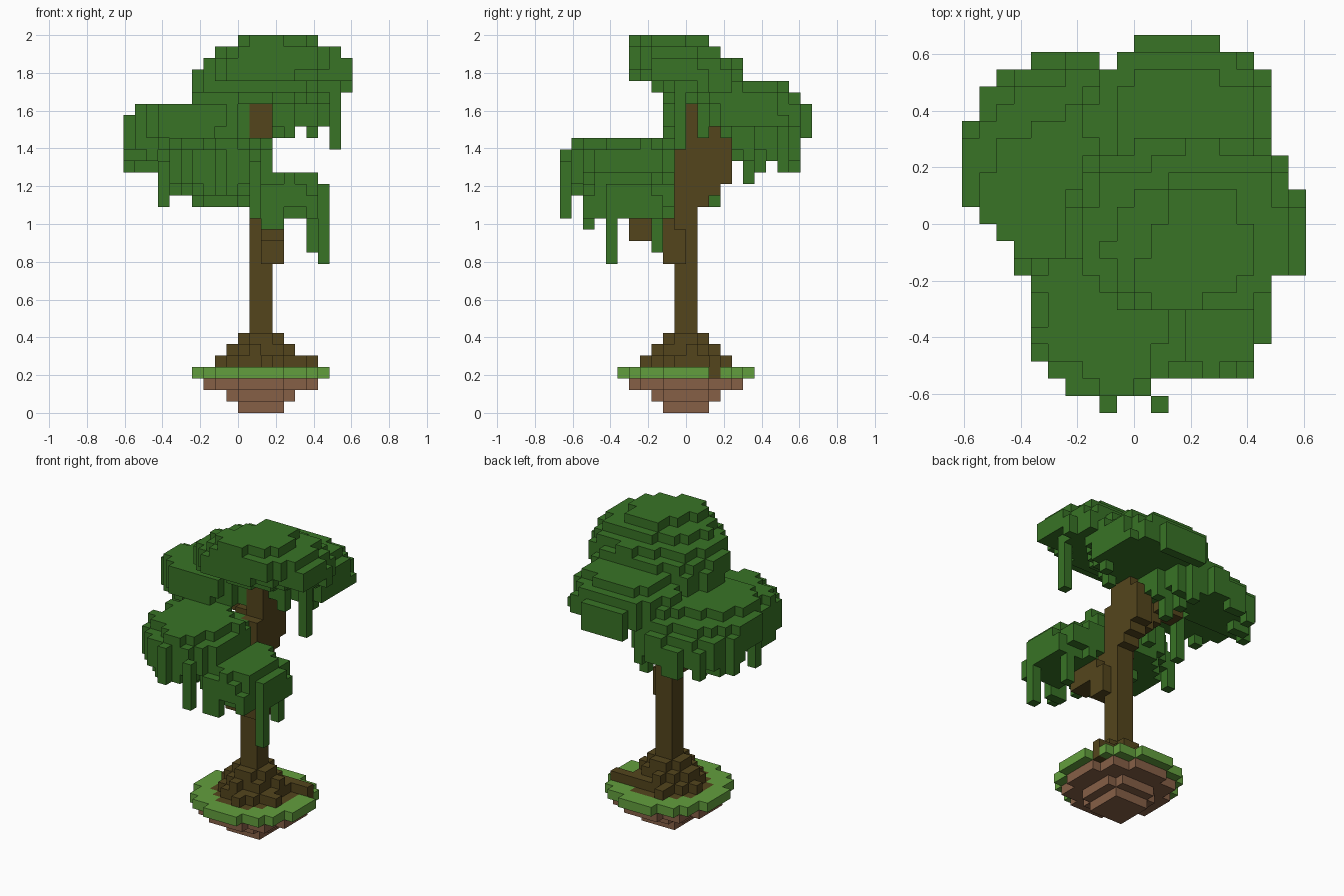
import bpy, bmesh, math, random

random.seed(7)
if "Cube" in bpy.data.objects:
    bpy.data.objects.remove(bpy.data.objects["Cube"], do_unlink=True)

CELL = 2 / 33          # edge of one block


def material(name, rgb):
    mat = bpy.data.materials.new(name)
    mat.use_nodes = True
    mat.diffuse_color = (*rgb, 1)
    mat.node_tree.nodes["Principled BSDF"].inputs["Base Color"].default_value = (*rgb, 1)
    return mat


LEAF = material("leaf green", (0.040, 0.172, 0.019))
GRASS = material("grass green", (0.124, 0.345, 0.047))
DIRT = material("dirt brown", (0.240, 0.115, 0.062))
BARK = material("bark brown", (0.088, 0.060, 0.012))

parts = []             # (name, material, cells)
used = set()           # blocks already taken by an earlier part


def add_part(name, mat, cells):
    cells = set(cells) - used
    used.update(cells)
    parts.append((name, mat, cells))


def disc(z, radius, cx=2, cy=0):
    span = range(-12, 12)
    return {(i, j, z) for i in span for j in span
            if math.hypot(i + 0.5 - cx, j + 0.5 - cy) < radius}


def box(x0, x1, y0, y1, z0, z1):
    return {(i, j, k) for i in range(x0, x1) for j in range(y0, y1) for k in range(z0, z1)}


def branch(start, end, width=2):
    """Square-section stepped limb between two blocks."""
    steps = 2 * max(abs(b - a) for a, b in zip(start, end))
    cells = set()
    for s in range(steps + 1):
        i, j, k = (round(a + (b - a) * s / steps) for a, b in zip(start, end))
        cells |= box(i, i + width, j, j + width, k, k + 2)
    return cells


def canopy(cx, cy, rx, ry, bottom, rim, peak, sag=0.0, tilt_x=0.0, tilt_y=0.0):
    """Bumpy leaf cushion, sagging in the middle, with a slightly ragged lower edge."""
    bumps = {}
    cells = set()
    for i in range(-10, 10):
        for j in range(-11, 11):
            dx, dy = i + 0.5 - cx, j + 0.5 - cy
            d = (dx / rx) ** 2 + (dy / ry) ** 2
            if d > 1:
                continue
            bump = bumps.setdefault((i // 2, j // 2), random.choice((0, 0, 0, 0.5)))
            slope = tilt_x * dx + tilt_y * dy
            high = rim + (peak - rim) * math.sqrt(1 - d) + slope + bump
            low = bottom - sag * (1 - d) + slope
            if d > 0.6:
                low -= random.choice((0, 0, 0, 0, 0, 0.6))
            cells |= box(i, i + 1, j, j + 1, round(low), min(round(high), round(peak)))
    return cells


# Floating island
add_part("dirt_base", DIRT, disc(0, 2.3) | disc(1, 3.2) | disc(2, 5.1))

# Roots and flared foot
roots = disc(3, 3.9) | disc(4, 3.1) | disc(5, 2.3) | disc(6, 1.6)
roots |= box(4, 7, 2, 3, 3, 5) | box(-2, 0, 0, 1, 4, 5) | box(2, 3, -4, -2, 4, 5)
roots |= box(0, 1, 2, 4, 4, 5) | box(-1, 0, -1, 1, 5, 6) | box(4, 6, -2, -1, 4, 5)
roots |= box(1, 2, -3, 3, 5, 6) | box(4, 5, 0, 1, 5, 6) | box(0, 4, 0, 1, 6, 7)
roots |= box(2, 3, -2, 2, 6, 7)
add_part("roots", BARK, roots)
add_part("grass_top", GRASS, disc(3, 5.75) - box(7, 8, 2, 3, 3, 4))

# Trunk, stepping back as it rises
add_part("trunk", BARK, box(1, 3, -1, 1, 7, 23) | box(1, 3, 0, 1, 23, 27) | box(1, 3, 1, 2, 18, 25))

# Limbs to each leaf mass
add_part("front_limb", BARK, box(2, 4, -2, 0, 13, 16) | box(2, 3, -2, 0, 16, 18)
         | branch((2, -3, 15), (2, -5, 15)))
add_part("front_side_limb", BARK, branch((1, -2, 18), (-2, -5, 20)))
add_part("back_limb", BARK, branch((1, 0, 18), (1, 2, 21)) | box(1, 3, 2, 4, 21, 24)
         | box(1, 3, 2, 3, 24, 25))
add_part("back_side_limb", BARK, branch((1, 1, 20), (-4, 2, 23)))

# Leaf masses
add_part("top_leaves", LEAF,
         canopy(3, 0.2, 7, 5.7, 28.3, 28.9, 32.6, sag=1.4, tilt_x=0.1, tilt_y=-0.3))
add_part("back_leaves", LEAF, canopy(2.6, 6, 5.7, 5, 24.7, 26.2, 29.4, tilt_y=-0.05))
add_part("back_side_leaves", LEAF,
         canopy(-4, 3.8, 6.1, 6, 23, 25.2, 27.4, sag=0.4, tilt_x=0.08, tilt_y=-0.25))
add_part("front_side_leaves", LEAF, canopy(-1.5, -5, 5, 5.6, 20, 22, 24, sag=1.8))
add_part("front_leaves", LEAF, canopy(4.2, -4.8, 4, 4.3, 18, 19.2, 21.3, sag=1.2, tilt_x=-0.1))

# Hanging vines and stray tufts: column x, y, lowest block, end block
vines = [(7, -7, 13, 19), (6, -3, 14, 19), (-7, -3, 18, 22), (-10, 5, 21, 24),
         (-8, 0, 22, 25), (8, -1, 23, 30), (-2, -11, 20, 23), (1, -11, 17, 22),
         (2, -9, 16, 20), (3, -9, 16, 20), (6, -9, 17, 19), (0, 5, 20, 25),
         (-4, 2, 18, 24), (-8, 6, 21, 24), (-1, 6, 21, 25), (9, -3, 29, 31)]
add_part("vines", LEAF, set().union(*(box(i, i + 1, j, j + 1, a, b) for i, j, a, b in vines)))


def build(name, mat, cells):
    """Mesh the outer faces of a set of blocks."""
    bm = bmesh.new()
    for cell in sorted(cells):
        for axis in range(3):
            for side in (0, 1):
                near = list(cell)
                near[axis] += 2 * side - 1
                if tuple(near) in used:
                    continue
                ring = [(0, 0), (1, 0), (1, 1), (0, 1)]
                if side == 0:
                    ring.reverse()
                verts = []
                for a, b in ring:
                    p = list(cell)
                    p[axis] += side
                    p[(axis + 1) % 3] += a
                    p[(axis + 2) % 3] += b
                    verts.append(bm.verts.new([c * CELL for c in p]))
                bm.faces.new(verts)
    bmesh.ops.remove_doubles(bm, verts=bm.verts, dist=CELL / 100)
    mesh = bpy.data.meshes.new(name)
    bm.to_mesh(mesh)
    bm.free()
    mesh.materials.append(mat)
    bpy.context.collection.objects.link(bpy.data.objects.new(name, mesh))


for part in parts:
    build(*part)
